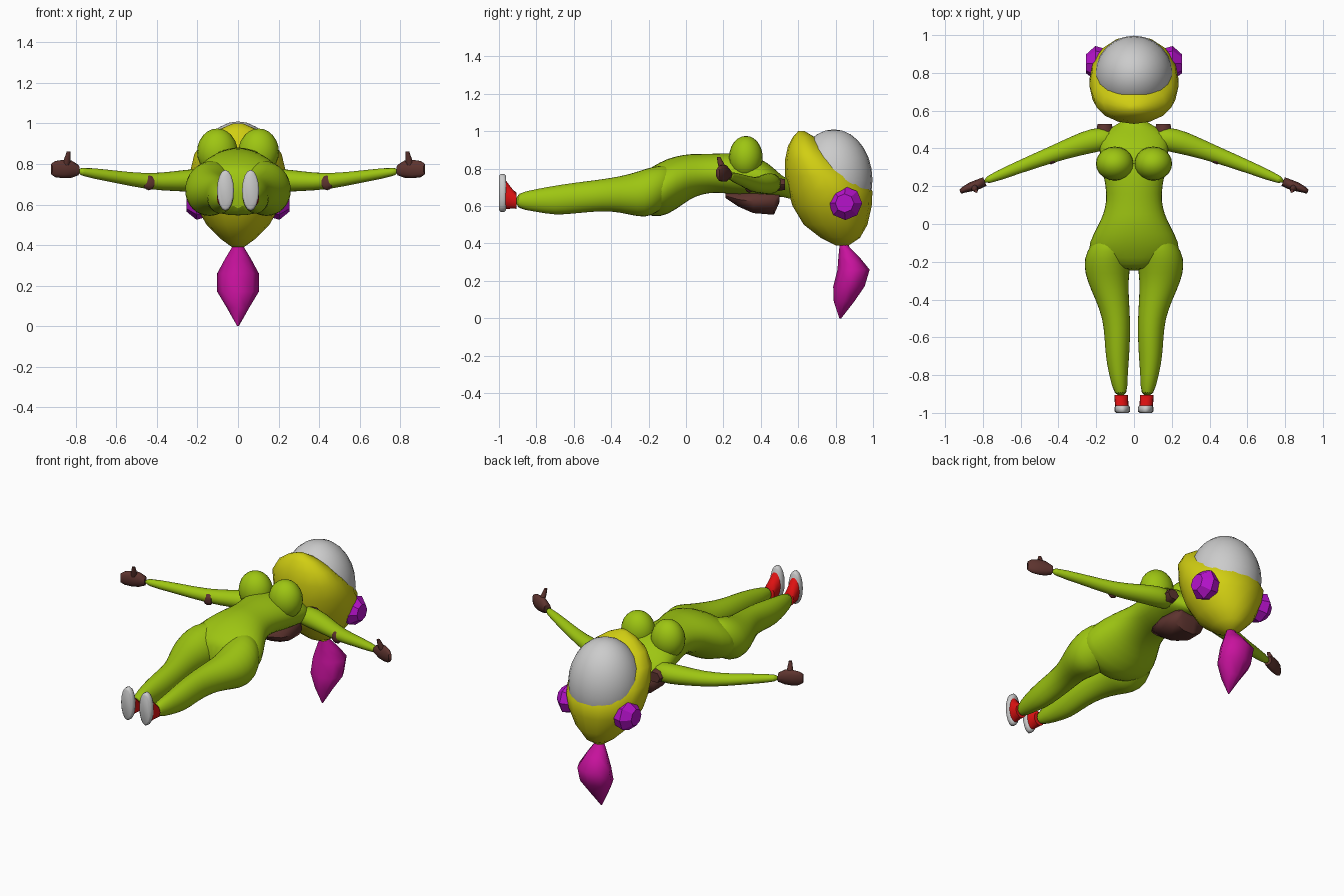
import bpy, bmesh, math
from mathutils import Vector


def material(name, r, g, b):
    m = bpy.data.materials.new(name)
    m.diffuse_color = (r, g, b, 1)
    return m


GREEN = material("lime_green", .34, .56, .006)
YELLOW = material("yellow", .64, .62, .006)
GREY = material("light_grey", .6, .6, .6)
RED = material("red", .75, .006, .006)
BROWN = material("brown", .11, .034, .028)
PURPLE = material("purple", .47, .006, .6)
MAGENTA = material("magenta", .58, .006, .34)


def finish(name, bm, mat, mirror=False, sub=0, angle=60):
    bmesh.ops.recalc_face_normals(bm, faces=bm.faces)
    me = bpy.data.meshes.new(name)
    bm.to_mesh(me)
    bm.free()
    ob = bpy.data.objects.new(name, me)
    bpy.context.collection.objects.link(ob)
    me.materials.append(mat)
    bpy.ops.object.select_all(action='DESELECT')
    ob.select_set(True)
    bpy.context.view_layer.objects.active = ob
    bpy.ops.object.shade_smooth_by_angle(angle=math.radians(angle))
    if mirror:
        ob.modifiers.new("mirror", 'MIRROR').use_mirror_merge = False
    if sub:
        s = ob.modifiers.new("smooth", 'SUBSURF')
        s.levels = s.render_levels = sub
    return ob


def loft(name, rings, u, v, mat, sides=16, **kw):
    """Skin ellipses given as (centre, radius along u, radius along v)."""
    bm = bmesh.new()
    u, v = Vector(u).normalized(), Vector(v).normalized()
    loops = []
    for c, a, b in rings:
        loops.append([bm.verts.new(Vector(c) + u * a * math.cos(t) + v * b * math.sin(t))
                      for t in (2 * math.pi * i / sides for i in range(sides))])
    for p, q in zip(loops, loops[1:]):
        for i in range(sides):
            j = (i + 1) % sides
            bm.faces.new((p[i], p[j], q[j], q[i]))
    bm.faces.new(loops[0])
    bm.faces.new(loops[-1])
    return finish(name, bm, mat, **kw)


def ellipsoid(name, c, r, mat, seg=20, **kw):
    bm = bmesh.new()
    bmesh.ops.create_uvsphere(bm, u_segments=seg, v_segments=seg // 2 + 2, radius=1)
    for w in bm.verts:
        w.co = Vector(c) + Vector([a * b for a, b in zip(w.co, r)])
    return finish(name, bm, mat, **kw)


X, Y, Z = (1, 0, 0), (0, 1, 0), (0, 0, 1)

# Torso: y, half width, centre z, half depth
torso = [(.57, .05, .69, .055), (.54, .065, .695, .055), (.515, .12, .705, .055),
         (.47, .18, .725, .08), (.4, .19, .755, .105), (.3, .175, .767, .117),
         (.2, .152, .777, .108), (.12, .148, .775, .106), (.05, .166, .765, .116),
         (0, .19, .75, .13), (-.1, .246, .702, .158), (-.18, .25, .675, .138),
         (-.25, .12, .67, .1)]
loft("torso", [((0, y, z), w, d) for y, w, z, d in torso], X, Z, GREEN, sub=1)

# Legs: y, centre x, half width, centre z, half depth
leg = [(-.05, .1, .09, .74, .08), (-.15, .137, .122, .69, .13), (-.22, .142, .126, .667, .134),
       (-.3, .14, .112, .662, .11), (-.4, .115, .09, .662, .09), (-.5, .093, .074, .653, .085),
       (-.6, .088, .069, .642, .084), (-.7, .088, .064, .63, .081), (-.8, .083, .05, .63, .062),
       (-.92, .068, .033, .627, .04)]
loft("leg", [((x, y, z), w, d) for y, x, w, z, d in leg], X, Z, GREEN, mirror=True, sub=1)

# Chest
ellipsoid("breast", (.102, .32, .86), (.1, .09, .115), GREEN, mirror=True)

# Shoes and soles
loft("shoe", [((.067, -.905, .627), .036, .042), ((.067, -.93, .64), .036, .053),
              ((.063, -.972, .665), .036, .083)], X, Z, RED, mirror=True)
loft("sole", [((.062, -.962, .67), .036, .092), ((.062, -.972, .67), .042, .101),
              ((.062, -.992, .67), .042, .101), ((.062, -1, .67), .032, .09)],
     X, Z, GREY, mirror=True)

# Arms and hands run outwards and slightly down the body
across = (.37, .93, 0)
arm = [((.1, .46, .72), .06, .055), ((.2, .448, .72), .07, .062), ((.32, .41, .715), .056, .05),
       ((.45, .362, .712), .044, .04), ((.62, .297, .74), .034, .031), ((.81, .218, .768), .022, .023)]
loft("arm", arm, across, Z, GREEN, sides=12, mirror=True, sub=1)
hand = [((.79, .225, .77), .024, .027), ((.825, .21, .775), .026, .045),
        ((.865, .196, .775), .024, .047), ((.9, .182, .775), .017, .042),
        ((.92, .17, .775), .011, .028)]
loft("hand", hand, across, Z, BROWN, sides=10, mirror=True)
loft("thumb", [((.85, .2, .79), .02, .02), ((.842, .187, .825), .016, .017),
               ((.836, .175, .862), .009, .01)], X, Y, BROWN, sides=8, mirror=True)

# Elbow and shoulder pads
ellipsoid("elbow_pad", (.44, .338, .708), (.034, .024, .038), BROWN, seg=6, mirror=True)
loft("shoulder_pad", [((.155, .49, .715), .045, .04), ((.155, .53, .715), .038, .033)],
     X, Z, BROWN, sides=6, mirror=True)

# Pack on the back
pack = [(.21, .05, .655, .012), (.28, .1, .635, .04), (.36, .12, .625, .066),
        (.47, .11, .62, .07), (.5, .08, .65, .03)]
loft("back_pack", [((0, y, z), w, d) for y, w, z, d in pack], X, Z, BROWN, sides=10)

# Head: z, front y, back y, half width
head = [(.39, .8, .87, .03), (.43, .72, .93, .085), (.5, .63, .97, .155), (.6, .57, .993, .212),
        (.68, .545, .997, .235), (.76, .53, .94, .237), (.85, .53, .82, .215),
        (.92, .545, .74, .165), (.97, .572, .685, .095), (1, .6, .635, .025)]
loft("head", [((0, (f + b) / 2, z), w, (b - f) / 2) for z, f, b, w in head], X, Y, YELLOW)
ellipsoid("dome", (0, .79, .74), (.207, .207, .27), GREY, seg=24)

# Ear discs
loft("ear_disc", [((.15, .852, .615), .075, .075), ((.205, .852, .615), .09, .09),
                  ((.254, .848, .615), .05, .05)], Y, Z, PURPLE, sides=8, mirror=True, angle=25)

# Tail of hair hanging from the head: z, front y, back y, half width
tail = [(.41, .82, .86, .02), (.38, .82, .875, .035), (.33, .815, .925, .065),
        (.26, .81, .982, .103), (.17, .787, .955, .103), (.09, .79, .9, .055),
        (0, .82, .83, .004)]
loft("hair_tail", [((0, (f + b) / 2, z), w, (b - f) / 2) for z, f, b, w in tail],
     X, Y, MAGENTA, sides=8)
